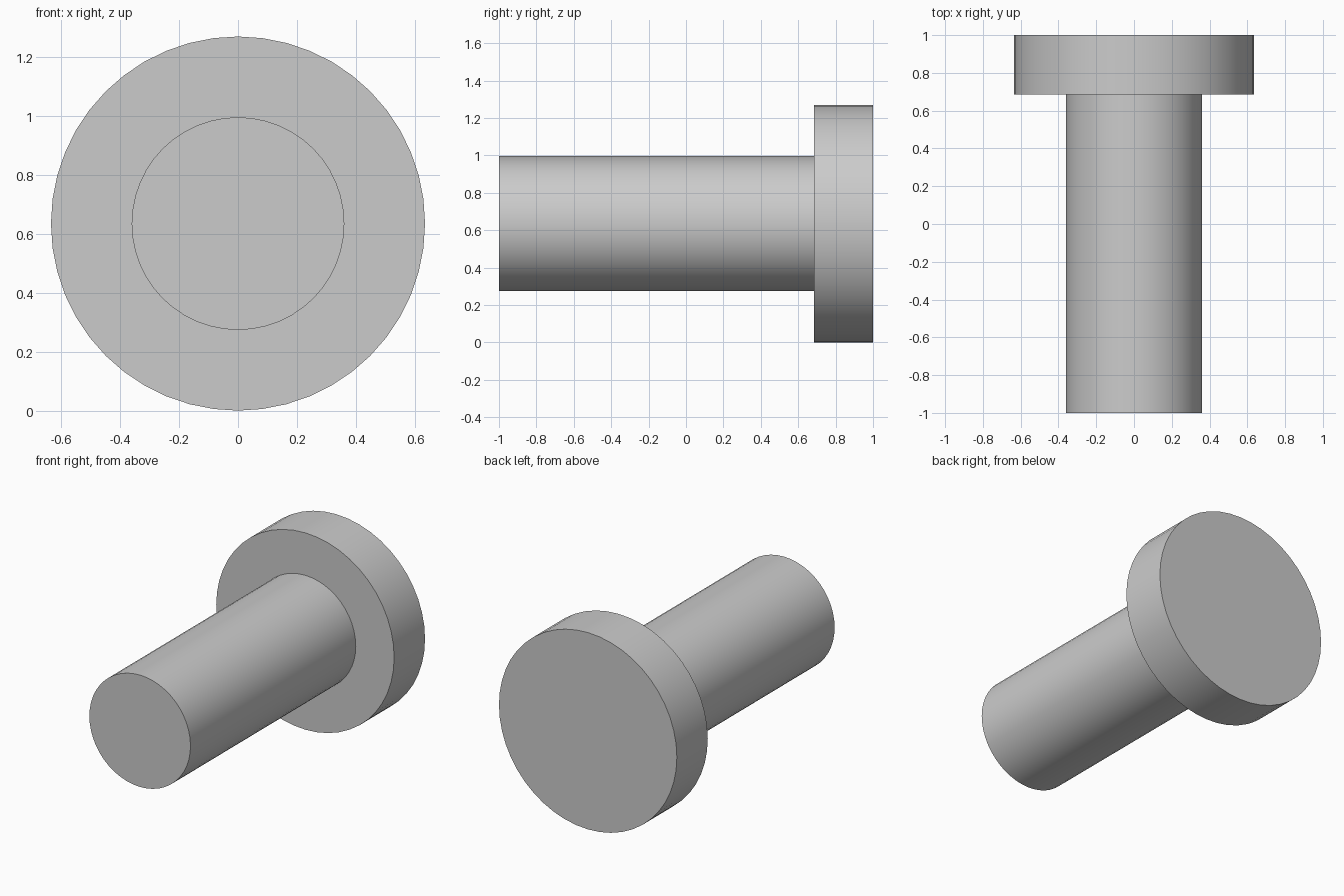
import bpy, bmesh, math
from mathutils import Vector

if "Cube" in bpy.data.objects:
    bpy.data.objects.remove(bpy.data.objects["Cube"])

AXIS_Z = 0.635
SIDES = 48

# Half profile (radius, y): shaft end, shaft, shoulder, head
PROFILE = [(0, -1), (0.361, -1), (0.361, 0.685), (0.635, 0.685), (0.635, 1), (0, 1)]

# Revolve the profile around the y axis into one closed solid
bm = bmesh.new()
verts = [bm.verts.new((0, y, r)) for r, y in PROFILE]
edges = [bm.edges.new(pair) for pair in zip(verts, verts[1:])]
bmesh.ops.spin(bm, geom=verts + edges, cent=(0, 0, 0), axis=(0, 1, 0),
               angle=2 * math.pi, steps=SIDES)
bmesh.ops.remove_doubles(bm, verts=bm.verts, dist=1e-4)
bmesh.ops.recalc_face_normals(bm, faces=bm.faces)

# Merge the end fans into flat caps
hubs = [v for v in bm.verts if math.hypot(v.co.x, v.co.z) < 1e-4]
bmesh.ops.dissolve_verts(bm, verts=hubs)
bmesh.ops.translate(bm, verts=bm.verts, vec=Vector((0, 0, AXIS_Z)))

mesh = bpy.data.meshes.new("headed_pin")
bm.to_mesh(mesh)
bm.free()
pin = bpy.data.objects.new("headed_pin", mesh)
bpy.context.collection.objects.link(pin)

# Smooth round walls, sharp rims
bpy.context.view_layer.objects.active = pin
pin.select_set(True)
bpy.ops.object.shade_smooth_by_angle(angle=math.radians(30))
